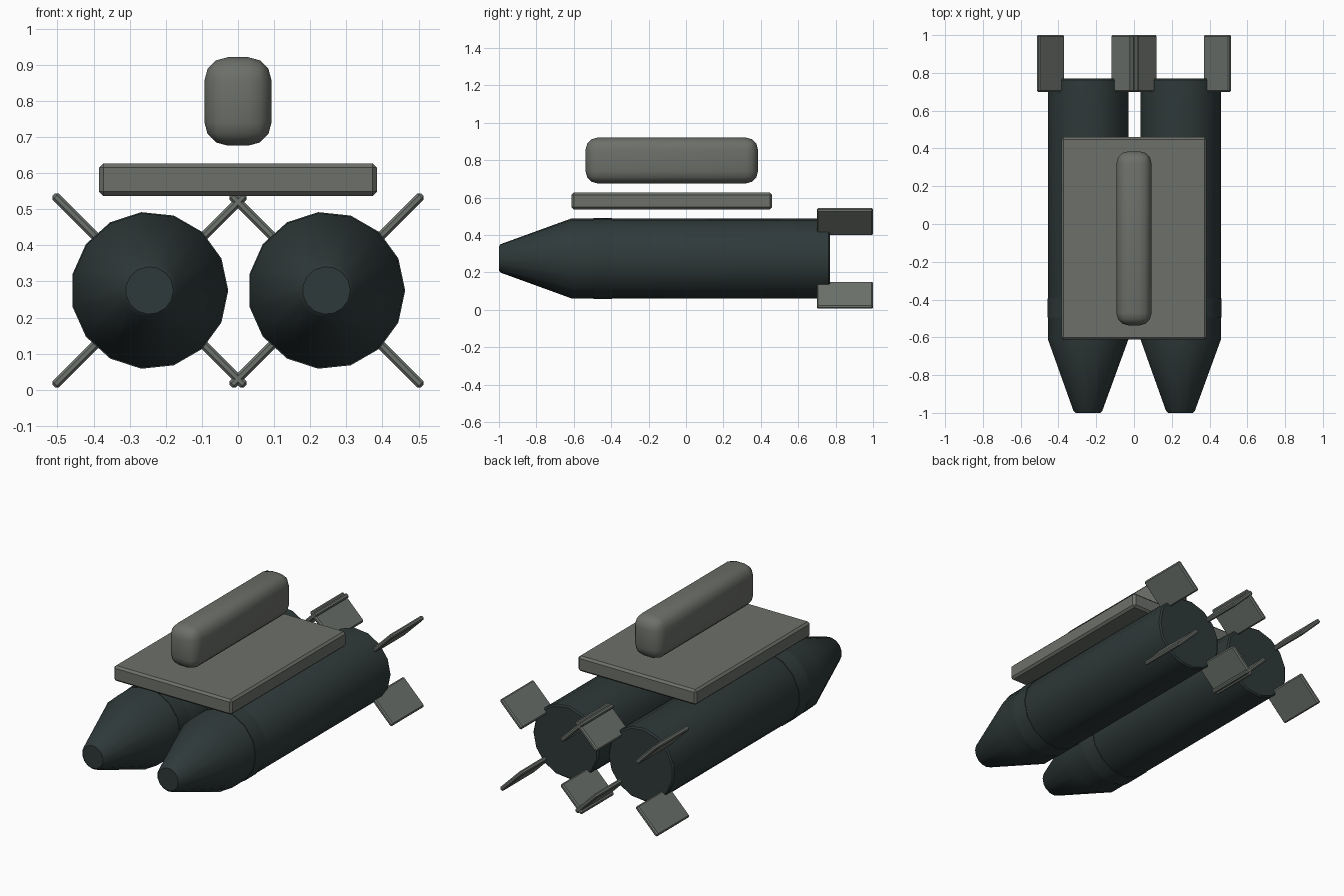
import bpy, bmesh, math
from mathutils import Matrix, Vector

if "Cube" in bpy.data.objects:
    bpy.data.objects.remove(bpy.data.objects["Cube"])


def material(name, rgb):
    m = bpy.data.materials.new(name)
    m.diffuse_color = (*rgb, 1)
    m.use_nodes = True
    m.node_tree.nodes["Principled BSDF"].inputs["Base Color"].default_value = m.diffuse_color
    return m


dark = material("dark slate", (0.028, 0.041, 0.041))
grey = material("olive grey", (0.150, 0.160, 0.142))
fin_grey = material("green grey", (0.150, 0.168, 0.150))


def finish(name, bm, mat, smooth=False):
    bmesh.ops.recalc_face_normals(bm, faces=bm.faces)
    me = bpy.data.meshes.new(name)
    bm.to_mesh(me)
    bm.free()
    ob = bpy.data.objects.new(name, me)
    bpy.context.collection.objects.link(ob)
    me.materials.append(mat)
    if smooth:
        bpy.context.view_layer.objects.active = ob
        ob.select_set(True)
        bpy.ops.object.shade_smooth_by_angle(angle=math.radians(35))
        ob.select_set(False)
    return ob


def box(name, lo, hi, bevel, segments, mat, matrix=Matrix(), smooth=False):
    lo, hi = Vector(lo), Vector(hi)
    bm = bmesh.new()
    bmesh.ops.create_cube(bm, size=1)
    bmesh.ops.scale(bm, vec=hi - lo, verts=bm.verts)
    bmesh.ops.translate(bm, vec=(lo + hi) / 2, verts=bm.verts)
    bmesh.ops.bevel(bm, geom=bm.edges[:], offset=bevel, segments=segments,
                    profile=0.5, affect='EDGES')
    bmesh.ops.transform(bm, matrix=matrix, verts=bm.verts)
    return finish(name, bm, mat, smooth)


def lathe(name, profile, centre, mat, sides=15):
    """Capped solid turned about the y axis from (radius, y) pairs."""
    bm = bmesh.new()
    rings = []
    for r, y in profile:
        ring = []
        for i in range(sides):
            a = math.tau * i / sides
            ring.append(bm.verts.new((centre[0] + r * math.cos(a), y,
                                      centre[1] + r * math.sin(a))))
        rings.append(ring)
    for a, b in zip(rings, rings[1:]):
        for i in range(sides):
            j = (i + 1) % sides
            bm.faces.new((a[i], a[j], b[j], b[i]))
    bm.faces.new(rings[0])
    bm.faces.new(rings[-1])
    return finish(name, bm, mat, True)


AXIS_Z = 0.275
for side, x in (("left", -0.245), ("right", 0.245)):
    # body with tapered nose
    lathe(side + "_body", [(0.066, -1.0), (0.077, -0.99), (0.215, -0.612),
                           (0.215, 0.762), (0.207, 0.77)], (x, AXIS_Z), dark)
    # thin band behind the nose
    lathe(side + "_band", [(0.218, -0.495), (0.218, -0.395)], (x, AXIS_Z), dark)
    # four diagonal tail fins
    for k in range(4):
        m = (Matrix.Translation((x, 0, AXIS_Z))
             @ Matrix.Rotation(math.radians(45 + 90 * k), 4, 'Y'))
        box(f"{side}_fin_{k + 1}", (0.182, 0.70, -0.0125), (0.375, 1.0, 0.0125),
            0.007, 1, fin_grey, m)

# mounting plate and rounded block above it
box("mounting_plate", (-0.385, -0.612, 0.537), (0.385, 0.46, 0.627), 0.012, 1, grey)
box("top_block", (-0.093, -0.537, 0.676), (0.093, 0.385, 0.921), 0.065, 3, grey,
    smooth=True)
